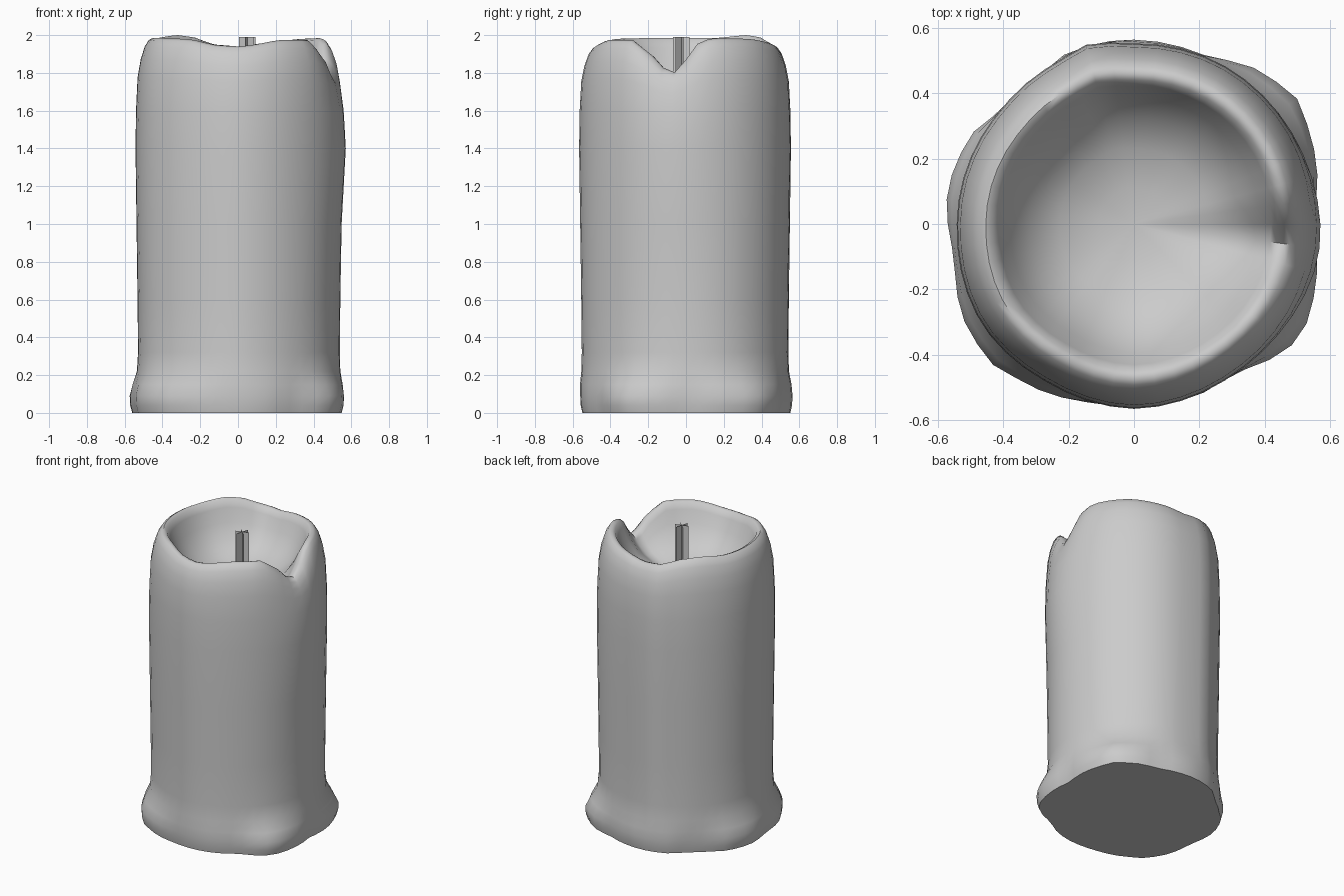
import bpy, bmesh, math

if "Cube" in bpy.data.objects:
    bpy.data.objects.remove(bpy.data.objects["Cube"])

SEG = 48
# angle (deg, 0 = +x): height of the melted rim, with the pour notch near 352
RIM = [(0, 1.87), (9, 1.965), (18, 1.985), (45, 1.98), (70, 1.96), (90, 1.94), (105, 1.95),
       (122, 1.99), (135, 2.0), (160, 1.985), (200, 1.985), (235, 1.98), (258, 1.945),
       (272, 1.94), (300, 1.975), (322, 1.975), (335, 1.91), (344, 1.83), (352, 1.80)]
# angle: radius of the main body
BODY = [(0, .55), (30, .555), (60, .555), (90, .55), (105, .565), (116, .545), (140, .535),
        (180, .54), (215, .555), (240, .55), (270, .563), (305, .55), (335, .55)]
# angle: radius of the spread wax at the foot
FOOT = [(0, .55), (25, .60), (37, .63), (49, .61), (67, .56), (96, .565), (115, .56),
        (124, .53), (141, .54), (152, .57), (170, .58), (190, .56), (211, .60), (225, .61),
        (235, .59), (260, .56), (290, .56), (303, .55), (323, .61), (330, .61), (345, .58)]


def around(table, a):
    """Smooth periodic interpolation of an angle table."""
    pts = table + [(table[0][0] + 360, table[0][1])]
    if a < pts[0][0]:
        a += 360
    for (a0, v0), (a1, v1) in zip(pts, pts[1:]):
        if a0 <= a <= a1:
            t = (a - a0) / (a1 - a0)
            return v0 + (v1 - v0) * (.5 * t + .5 * t * t * (3 - 2 * t))
    return pts[-1][1]


def new_object(name, bm):
    me = bpy.data.meshes.new(name)
    bm.to_mesh(me)
    bm.free()
    ob = bpy.data.objects.new(name, me)
    bpy.context.collection.objects.link(ob)
    bpy.context.view_layer.objects.active = ob
    ob.select_set(True)
    return ob


# Candle body: outer wall, rolled rim and melted bowl as stacked rings
WALL = [(0, .95, .98), (.04, 1, .995), (.09, 1, 1), (.15, .6, 1), (.22, .12, .985), (.32, 0, .98),
        (.6, 0, .985), (1.0, 0, .995), (1.4, 0, 1.005), (1.6, 0, 1)]   # z, foot blend, scale
SHOULDER = [(.45, .985), (.7, .955), (.88, .915), (.97, .875), (1, .84)]  # share of rim, scale
BOWL = [(.97, .80), (.85, .765), (.6, .70), (.33, .59), (.12, .42), (.03, .2)]
FLOOR = 1.65


def ring(bm, height, radius):
    out = []
    for i in range(SEG):
        d = i * 360 / SEG
        a, r = math.radians(d), radius(d)
        out.append(bm.verts.new((r * math.cos(a), r * math.sin(a), height(d))))
    return out


bm = bmesh.new()
rings = []
for z, k, s in WALL:
    bulge = .02 * math.exp(-((z - 1.4) / .25) ** 2)
    rings.append(ring(bm, lambda d: z, lambda d: s * (around(BODY, d) * (1 - k) + around(FOOT, d) * k)
                      + bulge * max(0, math.cos(math.radians(d + 8))) ** 12))
for f, s in SHOULDER:
    rings.append(ring(bm, lambda d: 1.6 + (around(RIM, d) - 1.6) * f, lambda d: s * around(BODY, d)))
for f, s in BOWL:
    rings.append(ring(bm, lambda d: FLOOR + (around(RIM, d) - FLOOR) * f,
                      lambda d: s * around(BODY, d)))
for lo, hi in zip(rings, rings[1:]):
    for i in range(SEG):
        j = (i + 1) % SEG
        bm.faces.new((lo[i], lo[j], hi[j], hi[i]))
bm.faces.new(rings[0][::-1])
centre = bm.verts.new((0, 0, FLOOR))
for i in range(SEG):
    bm.faces.new((rings[-1][i], rings[-1][(i + 1) % SEG], centre))
new_object("candle_body", bm)
bpy.ops.object.shade_smooth_by_angle(angle=math.radians(55))

# Wick: thin crossed strips
bm = bmesh.new()
for k in range(3):
    a = math.radians(k * 60 + 15)
    dx, dy = .045 * math.cos(a), .045 * math.sin(a)
    bm.faces.new([bm.verts.new((.05 + s * dx, -.025 + s * dy, z))
                  for s, z in ((-1, 1.62), (1, 1.62), (1, 1.99), (-1, 1.99))])
new_object("wick", bm)
